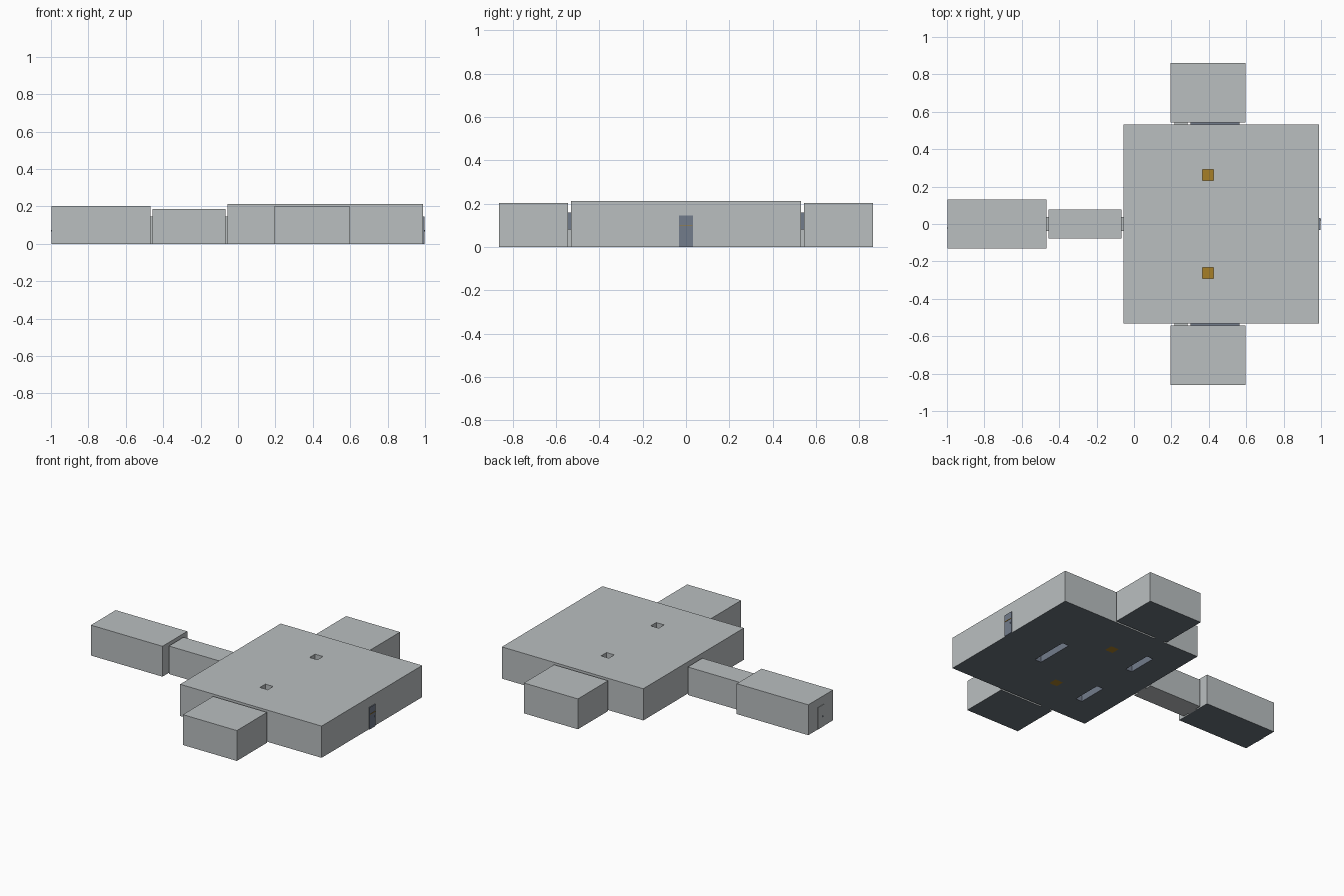
import bpy, bmesh

if "Cube" in bpy.data.objects:
    bpy.data.objects.remove(bpy.data.objects["Cube"])


def material(name, rgb):
    m = bpy.data.materials.new(name)
    m.use_nodes = True
    m.diffuse_color = (*rgb, 1)
    m.node_tree.nodes["Principled BSDF"].inputs["Base Color"].default_value = (*rgb, 1)
    return m


WALL = material("wall_grey", (0.49, 0.52, 0.53))
FLOOR = material("floor_slate", (0.14, 0.17, 0.20))
DOOR = material("door_blue_grey", (0.17, 0.20, 0.26))
GOLD = material("gold", (0.38, 0.21, 0.02))


def box(name, x, y, z, mat, floor=None):
    """Box between (min, max) pairs; the underside may take a floor material."""
    bm = bmesh.new()
    bmesh.ops.create_cube(bm, size=1)
    for v in bm.verts:
        v.co = [lo + (c + 0.5) * (hi - lo) for c, (lo, hi) in zip(v.co, (x, y, z))]
    bm.normal_update()
    me = bpy.data.meshes.new(name)
    me.materials.append(mat)
    if floor:
        me.materials.append(floor)
        for f in bm.faces:
            f.material_index = int(f.normal.z < -0.9)
    bm.to_mesh(me)
    bm.free()
    ob = bpy.data.objects.new(name, me)
    bpy.context.collection.objects.link(ob)
    return ob


def cut(target, x, y, z, mat):
    """Cut a box-shaped opening lined with a material, then drop the cutter."""
    cutter = box("cutter", x, y, z, mat)
    cutter.hide_render = True
    mod = target.modifiers.new("opening", 'BOOLEAN')
    mod.operation, mod.solver, mod.object = 'DIFFERENCE', 'EXACT', cutter
    mod.material_mode = 'TRANSFER'
    bpy.context.view_layer.objects.active = target
    bpy.ops.object.modifier_apply(modifier=mod.name)
    bpy.data.objects.remove(cutter)


def around(c, half):
    return (c - half, c + half)


# Main hall with long floor recesses
hall = box("main_hall", (-0.056, 0.99), (-0.531, 0.531), (0, 0.212), WALL, FLOOR)
for x, y, length in ((0.65, 0.0, 0.13), (0.155, 0.235, 0.1), (0.155, -0.235, 0.1)):
    cut(hall, around(x, 0.024), around(y, length), (-0.1, 0.07), DOOR)

# Roof shafts with gold pads at the bottom
for side, label in ((1, "back"), (-1, "front")):
    sx, sy = around(0.395, 0.029), around(side * 0.2625, 0.029)
    cut(hall, sx, sy, (-0.1, 0.4), WALL)
    box(label + "_shaft_pad", sx, sy, (0, 0.008), GOLD)

# Side rooms, each joined to the hall by a doorway and a wide window
for side, label in ((1, "back"), (-1, "front")):
    def span(a, b):
        return tuple(sorted((side * a, side * b)))
    box(label + "_room", (0.196, 0.595), span(0.543, 0.862), (0, 0.203), WALL, FLOOR)
    box(label + "_doorway", (0.217, 0.285), span(0.531, 0.543), (0, 0.146), WALL, FLOOR)
    box(label + "_window", (0.303, 0.565), span(0.531, 0.543), (0.08, 0.16), DOOR)

# Corridor and end room
box("corridor", (-0.457, -0.067), (-0.077, 0.077), (0, 0.187), WALL)
box("end_room", (-0.996, -0.467), (-0.131, 0.131), (0, 0.203), WALL, FLOOR)
box("hall_doorway", (-0.067, -0.056), (-0.037, 0.037), (0, 0.146), WALL)
box("end_doorway", (-0.467, -0.457), (-0.037, 0.037), (0, 0.146), WALL)

# Entrance door in the hall, with its gold bar and handle
box("entrance_door", (0.99, 0.996), (-0.032, 0.032), (0, 0.146), DOOR)
box("entrance_bar", (0.996, 0.998), (-0.03, 0.03), (0.098, 0.102), GOLD)
box("entrance_handle", (0.996, 1.0), (0.018, 0.024), (0.066, 0.074), DOOR)

# Outer door of the end room
box("end_door", (-0.998, -0.996), (-0.032, 0.032), (0, 0.146), WALL)
box("end_handle", (-1.0, -0.998), (-0.024, -0.018), (0.066, 0.074), DOOR)
